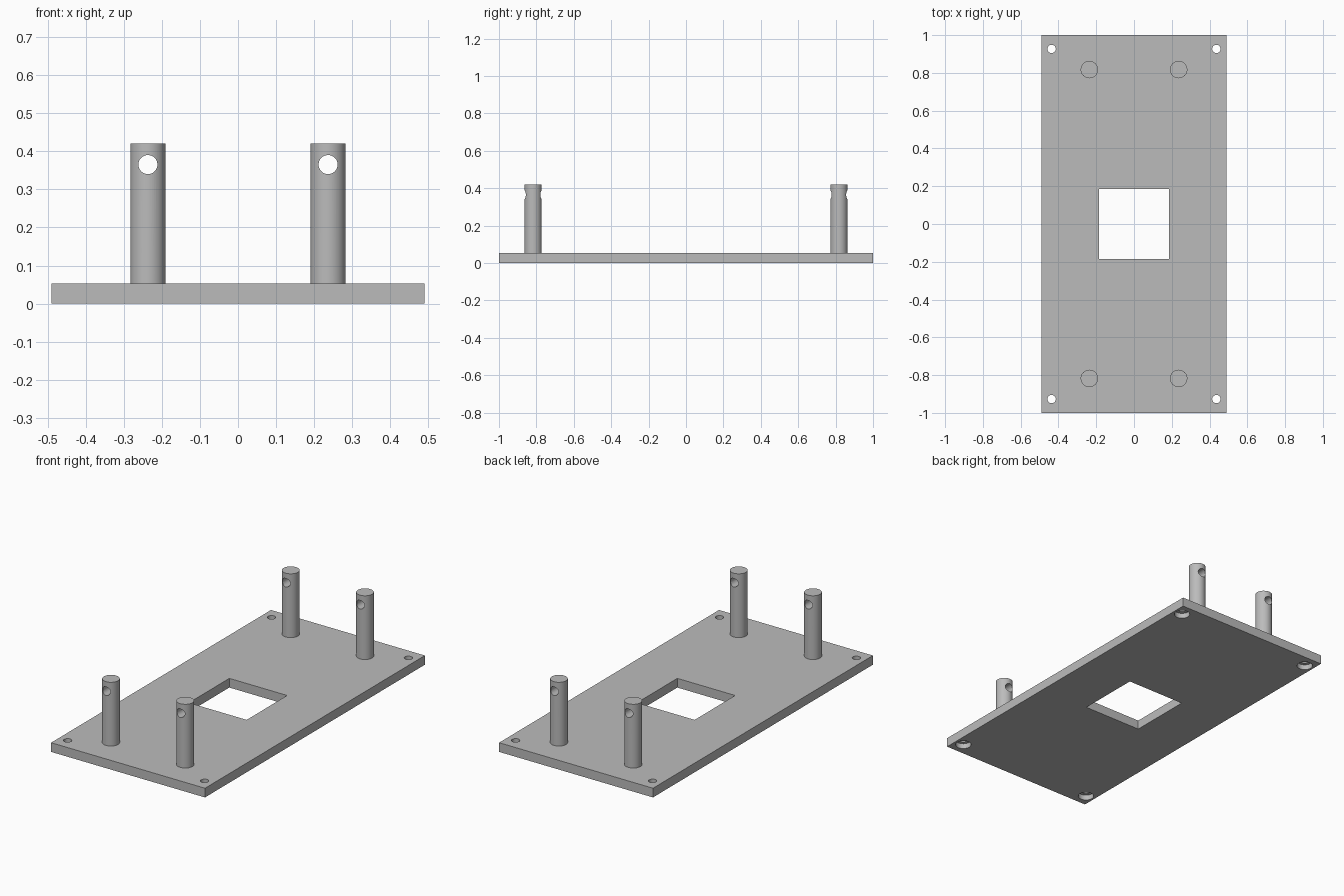
import bpy
import math

default_cube = bpy.data.objects.get("Cube")
if default_cube:
    bpy.data.objects.remove(default_cube, do_unlink=True)

THICK = 0.053        # base plate thickness
TOP = 0.42           # top of the posts
SIGNS = [(sx, sy) for sx in (-1, 1) for sy in (-1, 1)]

grey = bpy.data.materials.new("plain_grey")
grey.use_nodes = True
colour = (0.5, 0.5, 0.5, 1)
grey.diffuse_color = colour
grey.node_tree.nodes["Principled BSDF"].inputs["Base Color"].default_value = colour


def box(name, size, centre):
    bpy.ops.mesh.primitive_cube_add(size=1, location=centre)
    obj = bpy.context.object
    obj.name = name
    obj.scale = size
    bpy.ops.object.transform_apply(location=False, rotation=False, scale=True)
    obj.data.materials.append(grey)
    return obj


def cylinder(name, radius, depth, centre, rotation=(0, 0, 0)):
    bpy.ops.mesh.primitive_cylinder_add(vertices=48, radius=radius, depth=depth,
                                        location=centre, rotation=rotation)
    obj = bpy.context.object
    obj.name = name
    obj.data.materials.append(grey)
    return obj


def cut(target, cutter):
    """Subtract the cutter from the target, then discard the cutter."""
    cutter.hide_render = True
    mod = target.modifiers.new("cut", "BOOLEAN")
    mod.operation = "DIFFERENCE"
    mod.solver = "EXACT"
    mod.object = cutter
    bpy.ops.object.select_all(action="DESELECT")
    bpy.context.view_layer.objects.active = target
    target.select_set(True)
    bpy.ops.object.modifier_apply(modifier=mod.name)
    bpy.data.objects.remove(cutter, do_unlink=True)


def smooth(obj):
    bpy.ops.object.select_all(action="DESELECT")
    bpy.context.view_layer.objects.active = obj
    obj.select_set(True)
    bpy.ops.object.shade_smooth_by_angle(angle=math.radians(30))


# Base plate with a square window
plate = box("base_plate", (0.98, 2, THICK), (0, 0, THICK / 2))
cut(plate, box("window_cutter", (0.368, 0.368, 0.3), (0, 0, THICK / 2)))

# Corner screw holes, counterbored from below
for sx, sy in SIGNS:
    x, y = sx * 0.436, sy * 0.927
    cut(plate, cylinder("screw_cutter", 0.022, 0.3, (x, y, THICK / 2)))
    cut(plate, cylinder("counterbore_cutter", 0.042, 0.06, (x, y, 0)))
smooth(plate)

# Four posts, each cross-drilled front to back near the top
for sx, sy in SIGNS:
    x, y = sx * 0.2365, sy * 0.8175
    name = ("front" if sy < 0 else "back") + ("_left" if sx > 0 else "_right") + "_post"
    post = cylinder(name, 0.046, TOP - THICK, (x, y, (TOP + THICK) / 2))
    cut(post, cylinder("pin_cutter", 0.025, 0.3, (x, y, 0.365), (math.pi / 2, 0, 0)))
    smooth(post)
